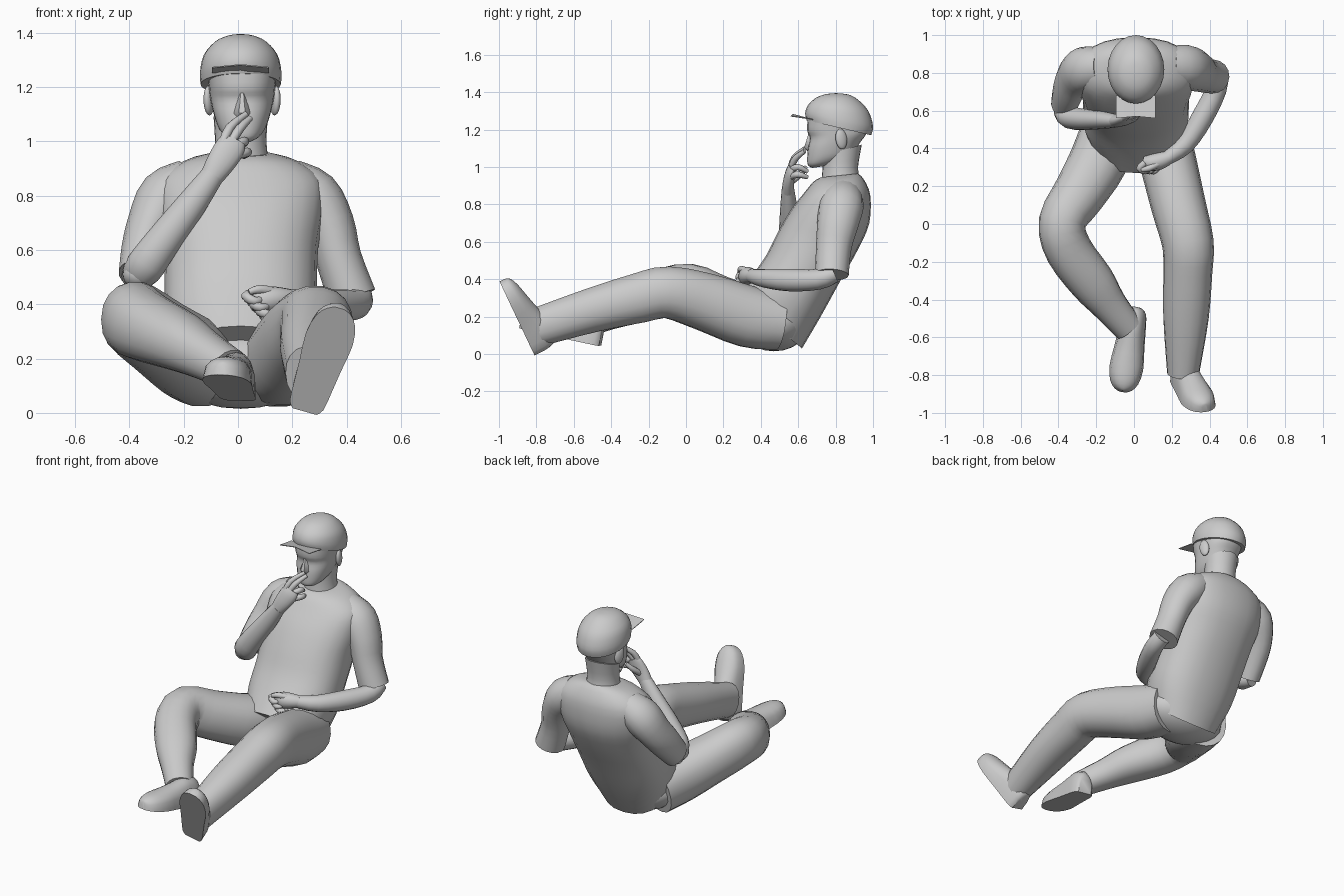
import bpy, bmesh, math
from mathutils import Vector as V


def skin(name, rings, angle=50):
    """Bridge equal-length rings of points into a closed, smooth surface."""
    bm = bmesh.new()
    loops = [[bm.verts.new(p) for p in r] for r in rings]
    n = len(loops[0])
    for a, b in zip(loops, loops[1:]):
        for i in range(n):
            j = (i + 1) % n
            bm.faces.new((a[i], a[j], b[j], b[i]))
    bm.faces.new(loops[0][::-1])
    bm.faces.new(loops[-1])
    bmesh.ops.recalc_face_normals(bm, faces=bm.faces)
    me = bpy.data.meshes.new(name)
    bm.to_mesh(me)
    bm.free()
    ob = bpy.data.objects.new(name, me)
    bpy.context.collection.objects.link(ob)
    bpy.ops.object.select_all(action='DESELECT')
    ob.select_set(True)
    bpy.context.view_layer.objects.active = ob
    bpy.ops.object.shade_smooth_by_angle(angle=math.radians(angle))
    return ob


def spline(rows, steps):
    """Catmull-Rom interpolation of tuples."""
    out = []
    for i in range(len(rows) - 1):
        a, b, c, d = rows[max(i - 1, 0)], rows[i], rows[i + 1], rows[min(i + 2, len(rows) - 1)]
        for k in range(steps):
            t = k / steps
            out.append(tuple(q + .5 * t * (r - p + t * (2*p - 5*q + 4*r - s + t * (3*(q - r) + s - p)))
                             for p, q, r, s in zip(a, b, c, d)))
    return out + [rows[-1]]


def oval(c, u, v, n, e=2.0):
    pts = []
    for i in range(n):
        a = 2 * math.pi * i / n
        f = lambda w: math.copysign(abs(w) ** (2 / e), w)
        pts.append(c + u * f(math.cos(a)) + v * f(math.sin(a)))
    return pts


def tube(name, rows, ref=(0, 0, 1), n=16, steps=3, e=2.0):
    """Limb: rows of x, y, z, side radius, radius toward ref."""
    rows = spline(rows, steps)
    rings = []
    for i, r in enumerate(rows):
        t = (V(rows[min(i + 1, len(rows) - 1)][:3]) - V(rows[max(i - 1, 0)][:3])).normalized()
        u = t.cross(V(ref)).normalized()
        rings.append(oval(V(r[:3]), u * r[3], u.cross(t) * r[4], n, e))
    return skin(name, rings)


def body(name, cx, rows, n=24, steps=3, e=2.0):
    """Symmetric form: rows of front y, z, back y, z, half width."""
    rings = []
    for fy, fz, by, bz, w in spline(rows, steps):
        f, b = V((cx, fy, fz)), V((cx, by, bz))
        rings.append(oval((f + b) / 2, V((w, 0, 0)), (b - f) / 2, n, e))
    return skin(name, rings)


def ball(name, c, s, rot=(0, 0, 0)):
    bpy.ops.mesh.primitive_uv_sphere_add(segments=20, ring_count=12, location=c, rotation=rot)
    ob = bpy.context.object
    ob.name, ob.scale = name, s
    bpy.ops.object.shade_smooth()
    return ob


def shoe(name, heel, toe, up):
    """Flat-soled shoe lofted heel to toe."""
    h, d = V(heel), V(toe) - V(heel)
    side = d.cross(V(up)).normalized()
    up = side.cross(d).normalized()
    rings = []
    for t, w, z in spline([(0, .045, .09), (.06, .065, .13), (.25, .073, .145), (.45, .08, .115),
                           (.7, .09, .085), (.88, .075, .065), (.97, .045, .045), (1, .015, .03)], 2):
        c = h + d * t
        ring = [c + side * w, c - side * w]
        for k in range(9):
            a = math.pi * k / 8
            ring.append(c - side * w * math.cos(a) * .97 + up * (.015 + z * math.sin(a) ** .8))
        rings.append(ring)
    return skin(name, rings, 40)


# Shirt
body("shirt_body", .01, [
    (.27, .32, .62, .03, .23), (.36, .43, .72, .2, .275), (.43, .53, .83, .4, .28),
    (.49, .65, .92, .56, .285), (.56, .77, .98, .7, .305), (.63, .86, .985, .85, .30),
    (.68, .92, .95, .935, .21), (.72, .945, .92, .965, .11)], e=2.3)
tube("sleeve_bent_arm", [(-.17, .83, .85, .09, .1), (-.26, .82, .79, .11, .12), (-.32, .77, .69, .09, .11),
                         (-.35, .70, .60, .08, .10), (-.37, .63, .51, .07, .085)], (0, 1, 0))
tube("sleeve_resting_arm", [(.18, .84, .85, .09, .1), (.27, .83, .79, .11, .12), (.335, .81, .69, .095, .11),
                            (.37, .79, .57, .085, .095), (.42, .78, .425, .09, .09)], (0, 1, 0))

# Trousers
ball("seat", (.01, .47, .165), (.27, .19, .15))
tube("trouser_leg_bent", [(-.13, .50, .17, .15, .15), (-.19, .33, .21, .155, .155), (-.29, .16, .28, .14, .145),
                          (-.38, .01, .345, .125, .14), (-.345, -.14, .32, .125, .13),
                          (-.22, -.31, .265, .12, .11), (-.13, -.43, .215, .095, .09),
                          (-.03, -.55, .16, .08, .075)], n=18, e=2.2)
tube("trouser_leg_straight", [(.14, .50, .17, .15, .15), (.18, .33, .20, .15, .165), (.235, .1, .28, .145, .155),
                              (.285, -.1, .33, .137, .14), (.285, -.25, .30, .13, .135),
                              (.275, -.5, .235, .12, .12), (.26, -.79, .145, .085, .105)], n=18, e=2.2)

# Shoes
shoe("shoe_bent", (.005, -.46, .045), (-.06, -.89, .14), (0, -.2, 1))
shoe("shoe_straight", (.245, -.815, .005), (.375, -.995, .385), (0, .9, .4))

# Neck, head, ears, nose
body("neck", .01, [(.72, .9, .93, .93, .105), (.73, .99, .92, 1.0, .095), (.73, 1.06, .94, 1.12, .1)])
body("head", .015, [
    (.675, .995, .77, 1.01, .035), (.652, 1.01, .82, 1.03, .065), (.648, 1.045, .89, 1.07, .09),
    (.652, 1.10, .93, 1.13, .108), (.662, 1.155, .96, 1.17, .118), (.648, 1.195, .97, 1.2, .122),
    (.65, 1.26, .97, 1.24, .13)], e=2.3)
skin("nose", [[V((.015 + s * w, y + abs(s) * .035, z)) for s in (-1, -.4, .4, 1)]
              for w, y, z in ((.028, .635, 1.085), (.03, .618, 1.105), (.018, .632, 1.15), (.012, .645, 1.195))])
for s, side in ((-1, "a"), (1, "b")):
    ball("ear_" + side, (.015 + s * .122, .83, 1.15), (.018, .032, .055), (.15, 0, s * .35))

# Cap with peak
body("cap", .01, [
    (.645, 1.25, .99, 1.17, .148), (.637, 1.29, 1.0, 1.22, .15), (.655, 1.335, .975, 1.3, .136),
    (.70, 1.373, .92, 1.36, .095), (.75, 1.39, .87, 1.387, .05), (.80, 1.395, .82, 1.394, .01)])
skin("cap_peak", [[V((x, .68, 1.252)), V((x, y, z)), V((x, y, z + .004)), V((x, .68, 1.256))]
                  for x, y, z in ((-.095, .56, 1.27), (.01, .57, 1.28), (.115, .56, 1.27))], 10)

# Raised arm and hand
tube("raised_forearm", [(-.38, .66, .50, .05, .05), (-.35, .575, .53, .07, .06), (-.285, .555, .62, .066, .058),
                        (-.17, .55, .77, .055, .047), (-.09, .545, .88, .042, .034)], (0, 1, 0))
ball("raised_elbow", (-.365, .6, .51), (.06, .07, .055))
tube("raised_palm", [(-.10, .545, .865, .042, .034), (-.065, .548, .92, .052, .03), (-.03, .56, .975, .055, .026),
                     (-.015, .57, 1.005, .045, .02)], (0, 1, 0))
for i, path in enumerate((
        ((-.06, .555, .98), (-.03, .58, 1.05), (.03, .635, 1.10)),
        ((-.03, .56, .99), (.005, .585, 1.045), (.045, .635, 1.085)),
        ((-.005, .565, .985), (.025, .60, 1.0), (.01, .65, .975)),
        ((.0, .565, .95), (.035, .60, .96), (.02, .65, .945)),
        ((-.07, .56, .92), (-.05, .61, .96), (-.02, .64, 1.0)))):
    tube(f"raised_finger_{i}", [p + (r, r) for p, r in zip(path, (.017, .017, .011))], (1, 0, 0), 10)

# Resting arm and fist
tube("resting_forearm", [(.44, .79, .43, .055, .05), (.435, .71, .40, .055, .055), (.36, .56, .395, .058, .06),
                         (.27, .42, .405, .05, .05), (.17, .345, .42, .036, .036)])
tube("resting_hand", [(.19, .355, .42, .035, .036), (.14, .335, .42, .045, .045), (.09, .325, .415, .045, .05),
                      (.05, .33, .41, .03, .035)])
for i in range(4):
    x, z = .03 + .022 * i, .43 - .024 * i
    tube(f"fist_finger_{i}", [(x + .03, .325, z + .01, .018, .018), (x, .295, z, .019, .019),
                              (x + .03, .28, z - .018, .017, .017), (x + .055, .295, z - .012, .012, .012)], n=10)
tube("fist_thumb", [(.13, .32, .445, .018, .018), (.08, .295, .455, .017, .017),
                    (.04, .285, .445, .011, .011)], n=10)
